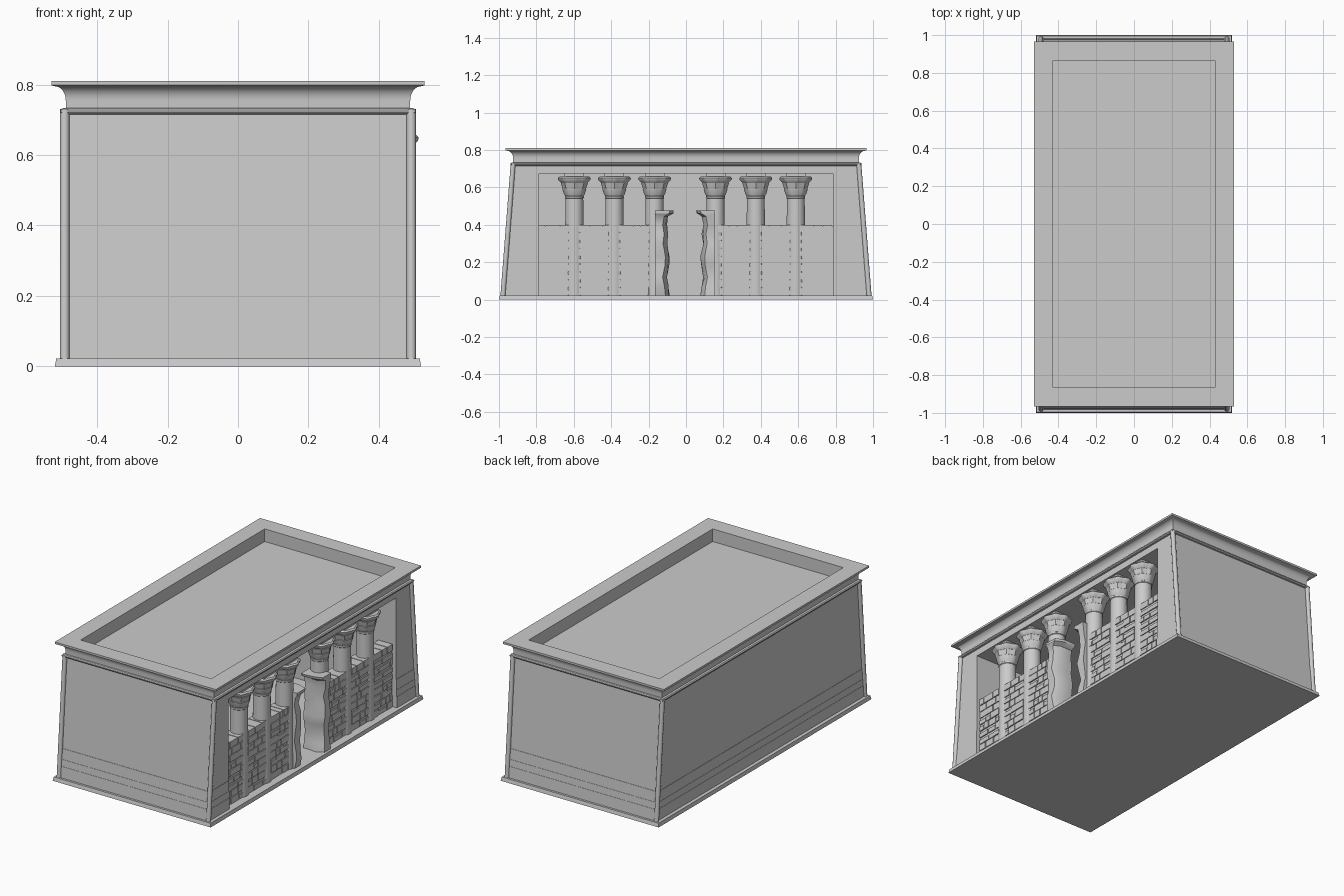
import bpy, math, random
from mathutils import Vector

random.seed(4)
cube = bpy.data.objects.get("Cube")
if cube:
    bpy.data.objects.remove(cube)

stone = bpy.data.materials.new("pale_stone")
stone.use_nodes = True
COLOUR = (0.6, 0.6, 0.6, 1)
stone.diffuse_color = COLOUR
stone.node_tree.nodes["Principled BSDF"].inputs["Base Color"].default_value = COLOUR

MID = -0.005            # middle of the colonnade along y
COL_X, COL_R = 0.425, 0.05
ROOM_X, ROOM_Y = 0.43, 0.787
BASE, TOP = 0.022, 0.73
COLUMNS = (0.163, 0.378, 0.592)


def add(name, verts, faces, smooth=False):
    mesh = bpy.data.meshes.new(name)
    mesh.from_pydata(verts, [], faces)
    mesh.materials.append(stone)
    obj = bpy.data.objects.new(name, mesh)
    bpy.context.collection.objects.link(obj)
    if smooth:
        bpy.ops.object.select_all(action='DESELECT')
        obj.select_set(True)
        bpy.context.view_layer.objects.active = obj
        bpy.ops.object.shade_smooth_by_angle(angle=math.radians(35))
    return obj


def loft(name, rings, smooth=False):
    """Join equal rings of points with quads and cap both ends."""
    n = len(rings[0])
    verts = [p for ring in rings for p in ring]
    faces = [(r * n + i, r * n + (i + 1) % n, (r + 1) * n + (i + 1) % n, (r + 1) * n + i)
             for r in range(len(rings) - 1) for i in range(n)]
    faces += [tuple(reversed(range(n))), tuple(range(len(verts) - n, len(verts)))]
    return add(name, verts, faces, smooth)


def rect(x0, x1, y0, y1, z):
    return [(x0, y0, z), (x1, y0, z), (x1, y1, z), (x0, y1, z)]


def box(name, x0, x1, y0, y1, z0, z1):
    return loft(name, [rect(x0, x1, y0, y1, z0), rect(x0, x1, y0, y1, z1)])


def centred(hx, hy, z):
    return rect(-hx, hx, -hy, hy, z)


def circle(x, y, r, z, n):
    return [(x + r * math.cos(2 * math.pi * (i + .5) / n),
             y + r * math.sin(2 * math.pi * (i + .5) / n), z) for i in range(n)]


def wall_y(z):
    """Battered outer face of the end walls."""
    return 0.977 - 0.055 * (z - BASE) / (TOP - BASE)


# Plinth and floor
loft("plinth", [centred(.52, 1, 0), centred(.516, .995, BASE)])

# End walls, their stepped courses and corner rolls
BANDS = ((BASE, .088, .005), (.088, .128, .0035), (.128, .19, .002))
for side, label in ((-1, "front"), (1, "back")):
    def slab(name, hx, z0, z1, grow, inner=ROOM_Y):
        rings = []
        for z in (z0, z1):
            a, b = sorted((side * inner, side * (wall_y(z) + grow)))
            rings.append(rect(-hx, hx, a, b, z))
        loft(name, rings)

    slab(label + "_wall", .49, BASE, TOP, 0)
    for i, (z0, z1, grow) in enumerate(BANDS):
        slab(f"{label}_course_{i + 1}", .49 + grow, z0, z1, grow)
    for sx, hand in ((-1, "right"), (1, "left")):
        rings = []
        for z in (BASE, TOP):
            y = side * (wall_y(z) + .002)
            rings.append(circle(sx * .492, y, .0135, z, 12))
        loft(f"{label}_{hand}_corner_roll", rings, True)

# Closed long wall with its courses on both faces
box("right_wall", -.49, -ROOM_X, -ROOM_Y, ROOM_Y, BASE, TOP)
for i, (z0, z1, grow) in enumerate(BANDS):
    box(f"right_course_{i + 1}", -.49 - grow, -ROOM_X + grow, -ROOM_Y, ROOM_Y, z0, z1)

# Ceiling slab that also forms the lintel over the colonnade
box("ceiling_lintel", -ROOM_X, .49, -ROOM_Y, ROOM_Y, .675, TOP)

# Roll under the cornice
loft("cornice_roll", [centred(.49 + d, wall_y(TOP) + d, z) for d, z in
     ((0, .715), (.01, .717), (.0145, .7225), (.0145, .727), (.01, .732), (0, .734))])

# Flared cornice with sunken roof
cove = []
for i in range(9):
    a = math.pi / 2 * i / 8
    cove.append((.489 + .031 * (1 - math.cos(a)), .755 + .04 * math.sin(a)))
cove = [(.489, .728)] + cove + [(.53, .798), (.53, .81), (.43, .81), (.43, .735)]
loft("cornice_and_roof", [centred(d, d + .435, z) for d, z in cove], True)


# Columns with tiered flaring capitals
def column(name, y):
    shaft = [(.052, BASE), (.05, .3), (.048, .54), (.051, .543), (.051, .552), (.046, .556)]
    loft(name + "_shaft", [circle(COL_X, y, r, z, 24) for r, z in shaft], True)
    bell = [(.047, .55), (.056, .565), (.064, .59), (.062, .592), (.072, .622),
            (.07, .624), (.086, .64), (.088, .65), (.08, .657), (.05, .657)]
    rings = []
    for r, z in bell:
        lobe = .05 * min(1, (z - .55) / .05)
        ring = []
        for i in range(32):
            a = 2 * math.pi * i / 32
            k = r * (1 - lobe + lobe * math.cos(8 * a))
            ring.append((COL_X + k * math.cos(a), y + k * math.sin(a), z))
        rings.append(ring)
    loft(name + "_capital", rings, True)
    box(name + "_abacus", COL_X - .052, COL_X + .052, y - .052, y + .052, .655, .676)


# Screen wall of irregular bricks
def bricks(name, spans):
    verts, faces = [], []
    rows = 9
    step = (.4 - BASE) / rows
    gap = .0022
    for y0, y1 in spans:
        for row in range(rows):
            z0, z1 = BASE + row * step, BASE + (row + 1) * step
            y = y0
            while y < y1 - .004:
                end = y + random.uniform(.035, .085)
                if y1 - end < .025:
                    end = y1
                drop = random.choice((0, 0, .012)) if row < rows - 1 else 0
                face = .47 + random.uniform(-.001, .002)
                lo, hi = z0 + gap, z1 - gap - drop
                n = len(verts)
                verts += rect(.378, face, y + gap, end - gap, lo)
                verts += rect(.378, face, y + gap, end - gap, hi)
                faces += [tuple(n + k for k in f) for f in
                          ((3, 2, 1, 0), (4, 5, 6, 7), (0, 1, 5, 4),
                           (1, 2, 6, 5), (2, 3, 7, 6), (3, 0, 4, 7))]
                y = end
    add(name, verts, faces)


# Weathered door jamb: a profile of inner edges, roughened through its depth
JAMB = ((.085, BASE), (.09, .07), (.1, .12), (.088, .18), (.085, .23), (.098, .3),
        (.092, .35), (.1, .4), (.092, .445), (.066, .46), (.062, .475))


def jamb(name, side):
    rings = []
    for k, (inner, z) in enumerate(JAMB):
        wave = .008 * math.sin(k * 1.7 + side)
        front = .505 if z > .45 else .494 + wave
        ys = (inner + wave * .5, inner - wave * .5, inner + .02, .16, .16, inner)
        xs = (.4, .455, front, front, .375, .375)
        ring = [(x, MID + side * y, z) for x, y in zip(xs, ys)]
        rings.append(ring if side > 0 else ring[::-1])
    loft(name, rings, True)


for side, label in ((-1, "front"), (1, "back")):
    for i, c in enumerate(COLUMNS):
        column(f"{label}_column_{i + 1}", MID + side * c)
    # Bays between the visible strips of the columns
    edges = [.16] + [c + s * .021 for c in COLUMNS[1:] for s in (-1, 1)] + [ROOM_Y]
    spans = [sorted((MID + side * a, MID + side * b)) for a, b in zip(edges[::2], edges[1::2])]
    bricks(label + "_screen_bricks", spans)
    a, b = sorted((MID + side * .16, side * ROOM_Y))
    box(label + "_screen_mortar", .382, .464, a, b, BASE, .394)
    jamb(label + "_door_jamb", side)
